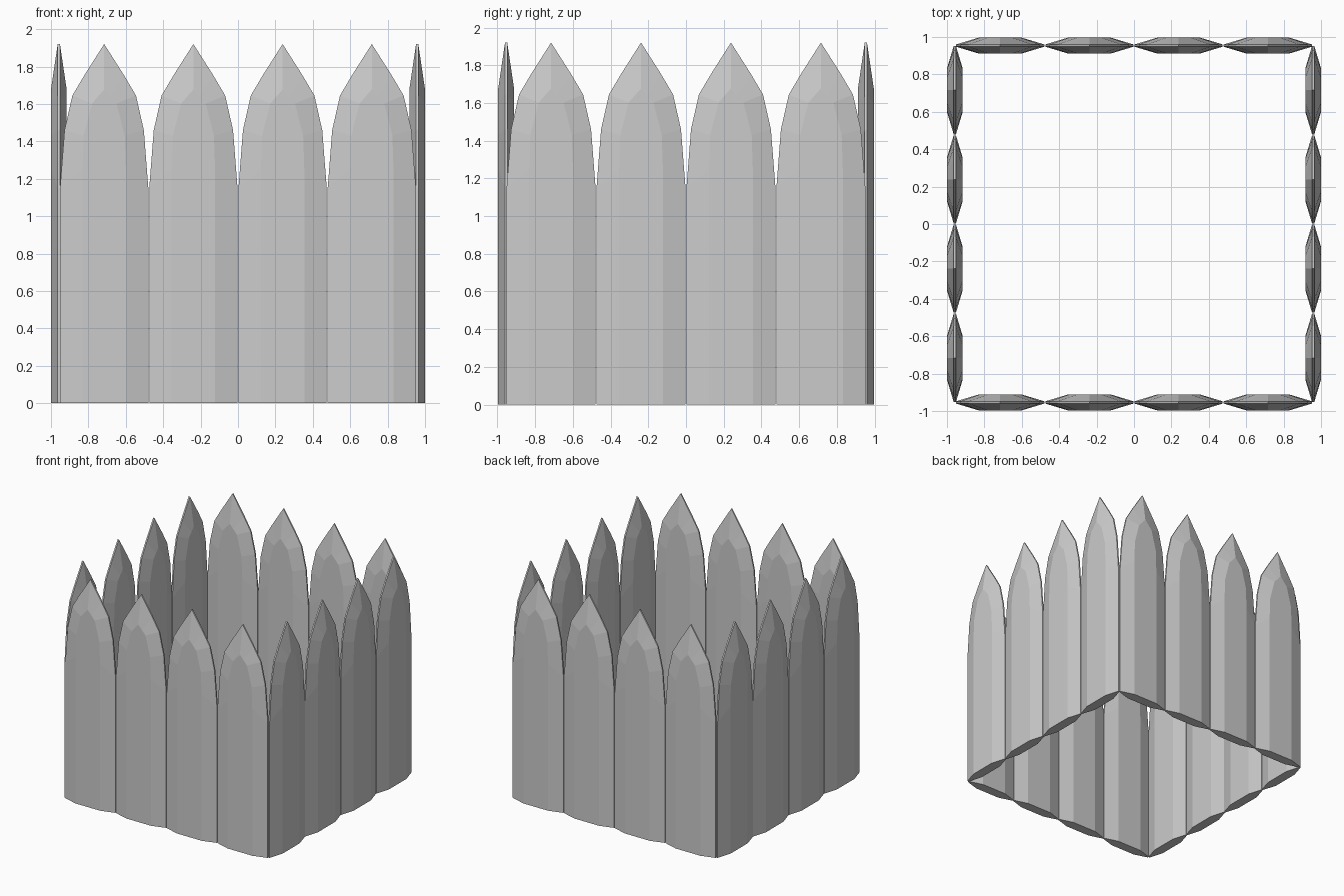
import bpy, bmesh, math
from mathutils import Matrix

if "Cube" in bpy.data.objects:
    bpy.data.objects.remove(bpy.data.objects["Cube"])

# Half outlines (half width, height), bottom to shoulder, plus the pointed tip
RIM = [(0.236, 0.0), (0.236, 1.15), (0.212, 1.46), (0.17, 1.645), (0.105, 1.755)]
RIM_TIP = (0.0, 1.92)
PANEL = [(0.116, 0.0), (0.116, 1.25), (0.11, 1.43), (0.066, 1.602), (0.033, 1.64)]
PANEL_TIP = (0.0, 1.677)
RIM_T, PANEL_T = 0.006, 0.042   # half thicknesses


def loop(half, tip):
    return half + [tip] + [(-x, z) for x, z in reversed(half)]


def picket_mesh():
    bm = bmesh.new()

    def ring(points, y):
        return [bm.verts.new((x, y, z)) for x, z in points]

    # Raised front panel, front rim, back rim, raised back panel
    rings = [ring(loop(PANEL, PANEL_TIP), -PANEL_T), ring(loop(RIM, RIM_TIP), -RIM_T),
             ring(loop(RIM, RIM_TIP), RIM_T), ring(loop(PANEL, PANEL_TIP), PANEL_T)]
    for a, b in zip(rings, rings[1:]):
        for i in range(len(a) - 1):
            bm.faces.new((a[i], a[i + 1], b[i + 1], b[i]))
    bm.faces.new(rings[0])
    bm.faces.new(rings[-1])
    # Flat foot
    bm.faces.new([r[0] for r in rings] + [r[-1] for r in reversed(rings)])
    bmesh.ops.recalc_face_normals(bm, faces=bm.faces[:])
    mesh = bpy.data.meshes.new("picket")
    bm.to_mesh(mesh)
    bm.free()
    return mesh


# Four pickets on each of the four sides
mesh = picket_mesh()
PITCH = 0.477
for side, name in enumerate(("front", "right", "back", "left")):
    turn = Matrix.Rotation(side * math.pi / 2, 4, 'Z')
    offset = 0.954 if side % 2 == 0 else 0.958
    for i in range(4):
        ob = bpy.data.objects.new(f"{name}_picket_{i + 1}", mesh)
        bpy.context.collection.objects.link(ob)
        ob.matrix_world = turn @ Matrix.Translation(((i - 1.5) * PITCH, -offset, 0))
